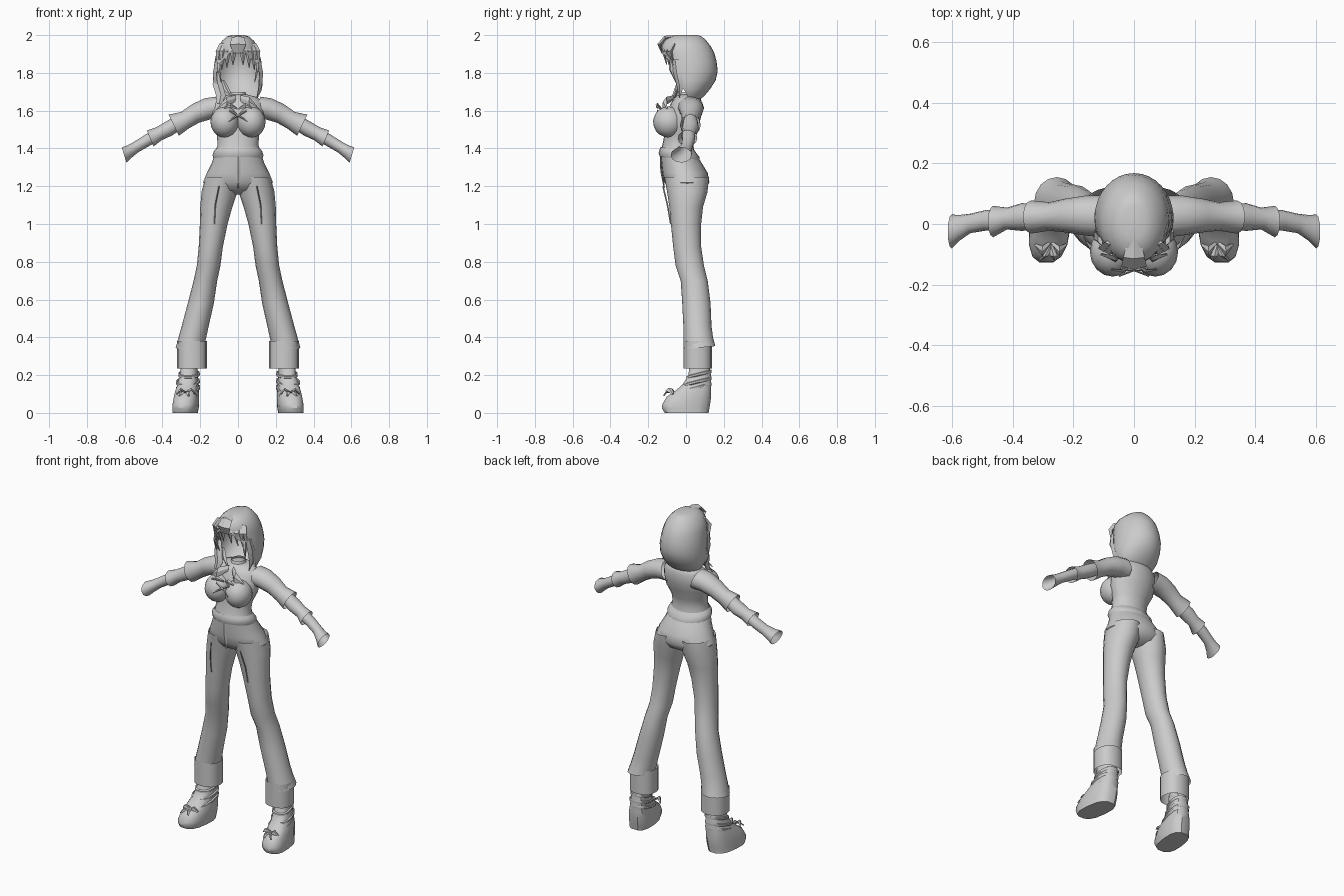
import bpy, bmesh, math
from mathutils import Vector

grey = bpy.data.materials.new("plain_grey")
grey.diffuse_color = (0.6, 0.6, 0.6, 1)


def finish(name, bm, angle=45):
    bmesh.ops.remove_doubles(bm, verts=bm.verts, dist=0.0004)
    bmesh.ops.recalc_face_normals(bm, faces=bm.faces)
    me = bpy.data.meshes.new(name)
    bm.to_mesh(me)
    bm.free()
    ob = bpy.data.objects.new(name, me)
    bpy.context.collection.objects.link(ob)
    me.materials.append(grey)
    bpy.ops.object.select_all(action='DESELECT')
    ob.select_set(True)
    bpy.context.view_layer.objects.active = ob
    bpy.ops.object.shade_smooth_by_angle(angle=math.radians(angle))
    return ob


def loft(name, rings, caps=(False, False), closed=True, angle=45):
    """Skin a list of point rings."""
    bm = bmesh.new()
    rows = [[bm.verts.new(p) for p in r] for r in rings]
    n = len(rows[0])
    for a, b in zip(rows, rows[1:]):
        for i in range(n if closed else n - 1):
            j = (i + 1) % n
            bm.faces.new((a[i], a[j], b[j], b[i]))
    for cap, row in zip(caps, (rows[0], rows[-1])):
        if cap:
            bm.faces.new(row)
    return finish(name, bm, angle)


def level(z, x0, x1, y0, y1, n=16, power=1.0, tilt=0.0, skew=0.0):
    """Horizontal rounded ring between x and y limits."""
    cx, cy, rx, ry = (x0 + x1) / 2, (y0 + y1) / 2, (x1 - x0) / 2, (y1 - y0) / 2
    pts = []
    for i in range(n):
        a = 2 * math.pi * i / n
        c, s = math.cos(a), math.sin(a)
        u = math.copysign(abs(c) ** power, c) * rx
        v = math.copysign(abs(s) ** power, s) * ry
        pts.append((cx + u + skew * v, cy + v, z + tilt * v))
    return pts


def strand(name, path, w, t, side=(1, 0, 0)):
    """Tapered lock or strap: w and t give width and thickness at each point."""
    side = Vector(side).normalized()
    rings = []
    for i, p in enumerate(path):
        p = Vector(p)
        d = Vector(path[min(i + 1, len(path) - 1)]) - Vector(path[max(i - 1, 0)])
        nrm = d.cross(side).normalized()
        rings.append([p + side * w[i], p + nrm * t[i], p - side * w[i], p - nrm * t[i]])
    return loft(name, rings, (True, True), angle=30)


def mirror(ob):
    """Copy a part to the other side."""
    me = ob.data.copy()
    for v in me.vertices:
        v.co.x = -v.co.x
    me.flip_normals()
    twin = bpy.data.objects.new(ob.name + "_mirrored", me)
    bpy.context.collection.objects.link(twin)


# Torso: fitted top with open hem
torso = [(1.385, .118, -.135, .045), (1.42, .108, -.125, .038), (1.47, .112, -.115, .045),
         (1.53, .138, -.11, .07), (1.59, .142, -.10, .085), (1.64, .135, -.08, .085),
         (1.67, .105, -.06, .075), (1.685, .05, -.04, .055)]
loft("torso", [level(z, -x, x, a, b, 20) for z, x, a, b in torso], (False, True))
loft("collar", [level(1.66, -.05, .05, -.05, .06), level(1.70, -.038, .038, -.035, .045)])

# Waistband and pelvis
loft("waistband", [level(z, -x, x, a, b, 20, tilt=-.1) for z, x, a, b in
                   [(1.345, .13, -.138, .072), (1.365, .135, -.145, .072), (1.385, .128, -.14, .055),
                    (1.40, .115, -.135, .045)]])
loft("pelvis", [level(z, -x, x, a, b, 24) for z, x, a, b in
                [(1.375, .122, -.135, .05), (1.32, .14, -.13, .085), (1.27, .165, -.125, .115),
                 (1.22, .185, -.115, .124), (1.18, .15, -.085, .10), (1.155, .06, -.03, .05)]], (False, True))

# Chest
for s in (-1, 1):
    bm = bmesh.new()
    bmesh.ops.create_uvsphere(bm, u_segments=16, v_segments=10, radius=1)
    for v in bm.verts:
        v.co = Vector((v.co.x * .076 + s * .07, v.co.y * .082 - .092, v.co.z * .082 + 1.54))
    finish("chest_" + ("left" if s > 0 else "right"), bm)

# Collar flaps, crossed lacing and bow ends
mirror(strand("collar_flap", [(.015, -.07, 1.665), (.06, -.115, 1.645), (.11, -.10, 1.61)],
              (.018, .03, .004), (.006, .008, .004), (0, .4, 1)))
mirror(strand("chest_lace", [(-.045, -.15, 1.60), (0, -.152, 1.575), (.05, -.172, 1.545)],
              (.006, .006, .004), (.004, .004, .003), (0, 0, 1)))
mirror(strand("bow_end", [(.004, -.13, 1.61), (.04, -.155, 1.63), (.075, -.15, 1.615)],
              (.005, .013, .004), (.004, .006, .003), (0, .3, 1)))

# Trouser legs, open flared hems with an inner cuff
leg = [(1.25, .0, .172, -.115, .122), (1.17, .003, .193, -.10, .114), (1.09, .03, .20, -.088, .09),
       (1.0, .055, .202, -.08, .08), (.88, .08, .208, -.068, .08), (.78, .093, .218, -.055, .095),
       (.70, .11, .235, -.028, .115), (.58, .128, .266, -.02, .13), (.46, .155, .298, -.014, .135),
       (.40, .168, .315, -.013, .143), (.345, .18, .33, -.013, .155)]
mirror(loft("trouser_leg", [level(*r, tilt=.1 if r[0] < .4 else 0) for r in leg]))
mirror(loft("trouser_cuff", [level(z, .165, .322, -.013, .137, power=.85) for z in (.38, .30, .235)]))

# Front pocket seams and fly
mirror(strand("pocket_seam", [(.10, -.122, 1.20), (.12, -.098, 1.10), (.125, -.081, 1.0)],
              (.003, .003, .003), (.004, .004, .004)))
strand("fly", [(0, -.135, 1.36), (0, -.13, 1.28), (0, -.115, 1.19)], (.012, .014, .004), (.004, .006, .003))

# Boots: wedge foot, toes turned outward
boot = [(.27, .215, .30, .018, .12), (.20, .212, .308, .012, .134), (.15, .21, .32, -.02, .135),
        (.115, .208, .332, -.06, .135), (.085, .207, .338, -.105, .135), (.045, .208, .345, -.128, .13),
        (.025, .21, .345, -.13, .126), (.0, .214, .346, -.115, .122)]
mirror(loft("boot", [level(*r, n=14, power=.75, skew=-.1) for r in boot], (True, True), angle=35))
# Boot straps, laces and bow
for z, y0 in ((.205, .004), (.165, -.015), (.13, -.05)):
    x0, x1 = .205, .325 if z < .2 else .313
    mirror(loft("boot_strap", [level(z + h, x0 - e, x1 + e, y0 - e, .136, 14, .8, .25, -.1)
                               for h, e in ((-.009, -.004), (-.005, .003), (.005, .003), (.009, -.004))]))
for s in (-1, 1):
    mirror(strand("boot_bow", [(.275, -.06, .105), (.275 + s * .028, -.09, .125), (.275 + s * .05, -.07, .10)],
                  (.006, .018, .006), (.005, .008, .004), (0, 1, .3)))
    mirror(strand("bow_tail", [(.275, -.07, .11), (.28 + s * .015, -.105, .11), (.285 + s * .025, -.118, .09)],
                  (.008, .012, .006), (.005, .005, .004)))


# Sleeves: three overlapping tubes, each flaring at its open end
def sleeve(name, rows):
    rings = []
    for x, y, z, ry, rz, lean in rows:
        up = Vector((math.sin(lean), 0, math.cos(lean)))
        rings.append([Vector((x, y, z)) + Vector((0, ry * math.cos(a), 0)) + up * rz * math.sin(a)
                      for a in [2 * math.pi * i / 12 for i in range(12)]])
    mirror(loft(name, rings))


sleeve("upper_sleeve", [(.10, .025, 1.615, .07, .062, .3), (.16, .028, 1.61, .066, .058, .35),
                        (.225, .028, 1.585, .056, .052, .4), (.28, .025, 1.55, .047, .048, .45),
                        (.34, .023, 1.523, .055, .062, .45)])
sleeve("middle_sleeve", [(.30, .024, 1.545, .038, .038, .45), (.37, .023, 1.503, .046, .040, .45),
                         (.42, .018, 1.477, .036, .037, .45), (.465, .008, 1.453, .052, .046, .4)])
sleeve("lower_sleeve", [(.43, .013, 1.473, .036, .033, .45), (.49, .012, 1.437, .034, .031, .4),
                        (.54, .002, 1.407, .032, .030, .35), (.575, -.012, 1.383, .042, .035, .3),
                        (.603, -.025, 1.365, .056, .042, .3)])

# Hair: hollow shell, open at the face (z, half width, front, back, half opening in degrees)
shell = [(2.0, .035, -.05, .06, 0), (1.992, .06, -.085, .085, 0), (1.97, .085, -.115, .108, 0),
         (1.94, .105, -.13, .132, 0), (1.905, .115, -.13, .15, 22), (1.86, .124, -.128, .162, 44),
         (1.81, .13, -.125, .168, 57), (1.76, .131, -.12, .157, 66), (1.715, .128, -.10, .128, 76),
         (1.675, .11, -.07, .095, 88), (1.65, .085, -.05, .06, 95)]
rings = []
for z, w, f, b, gap in shell:
    g, ring = math.radians(gap), []
    for i in range(23):
        a = g + (2 * math.pi - 2 * g) * i / 22
        ring.append((w * math.sin(a), (f + b) / 2 - (b - f) / 2 * math.cos(a), z))
    rings.append(ring)
loft("hair_shell", rings, (True, False), closed=False, angle=60)

# Fringe tuft and hair locks
strand("fringe_tuft", [(0, -.04, 1.995), (0, -.11, 1.985), (0, -.14, 1.95), (0, -.125, 1.905)],
       (.02, .035, .042, .025), (.006, .012, .012, .005))
for k in (.025, .055, .08, .10):
    mirror(strand("fringe_lock", [(k * .8, -.10 + k * .4, 1.955), (k, -.132 + k * .5, 1.915),
                                  (k * 1.08, -.115 + k * .55, 1.855 - k * .5)],
                  (.018, .018, .002), (.008, .01, .002)))
mirror(strand("side_lock", [(.112, -.055, 1.87), (.122, -.045, 1.80), (.118, -.03, 1.73), (.10, -.035, 1.67)],
              (.02, .024, .02, .002), (.008, .012, .01, .002), (.4, 1, 0)))
mirror(strand("temple_lock", [(.10, -.075, 1.87), (.103, -.08, 1.82), (.088, -.055, 1.75)],
              (.014, .012, .002), (.006, .008, .002), (.6, 1, 0)))
strand("long_lock", [(-.115, -.02, 1.80), (-.108, -.04, 1.74), (-.09, -.06, 1.68), (-.10, -.07, 1.635)],
       (.015, .026, .026, .012), (.01, .012, .012, .004))
strand("inner_lock", [(-.08, -.03, 1.76), (-.06, -.05, 1.71), (-.03, -.06, 1.67)],
       (.01, .016, .003), (.006, .008, .003))
